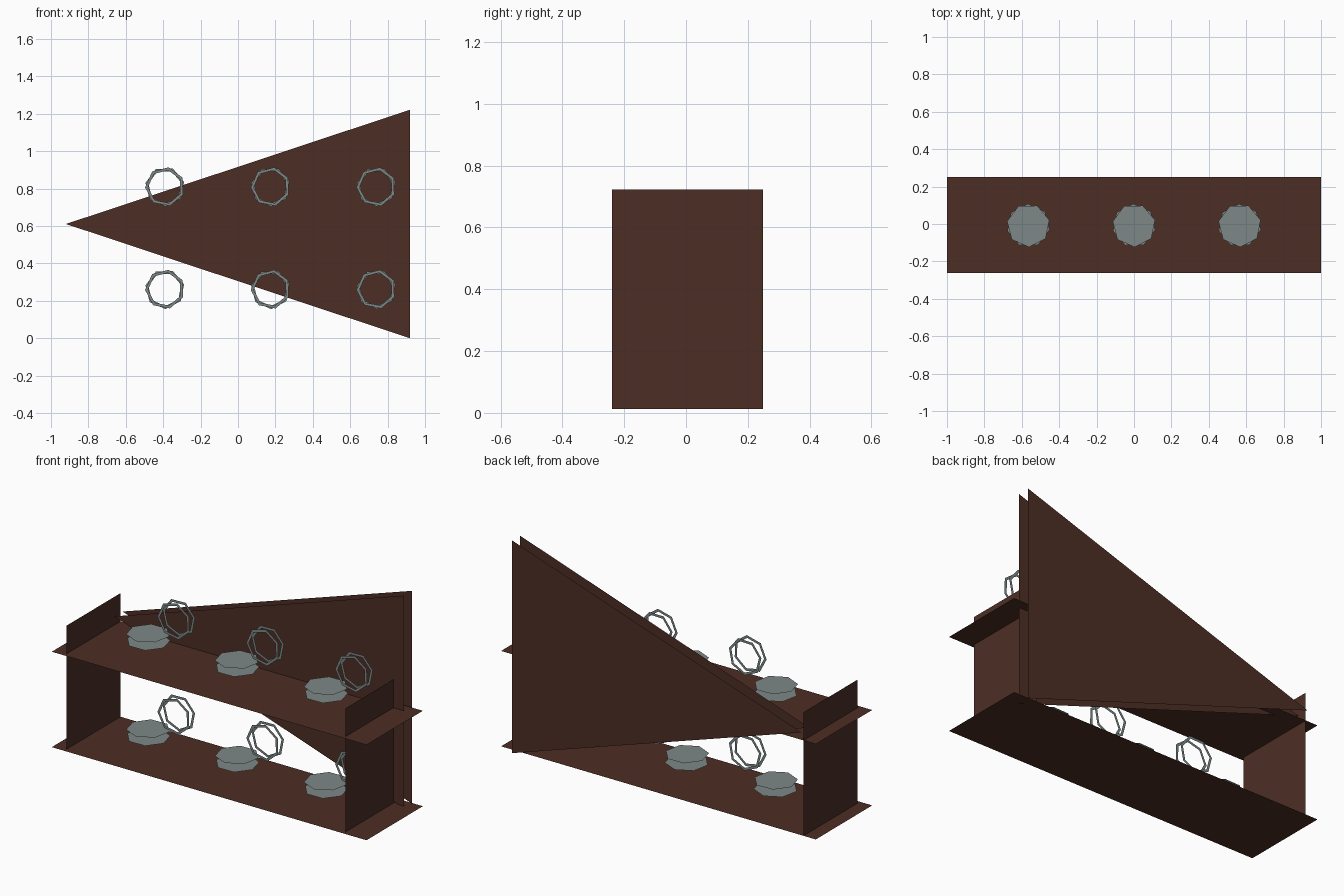
import bpy
from math import cos, sin, radians, pi
from mathutils import Vector

cube = bpy.data.objects.get("Cube")
if cube:
    bpy.data.objects.remove(cube, do_unlink=True)


def make_material(name, color):
    mat = bpy.data.materials.new(name)
    mat.use_nodes = True
    mat.diffuse_color = color
    mat.node_tree.nodes["Principled BSDF"].inputs["Base Color"].default_value = color
    return mat


wood = make_material("dark brown wood", (0.073, 0.027, 0.0185, 1))
metal = make_material("grey metal", (0.205, 0.25, 0.245, 1))


def sheet(name, verts, faces, mat):
    mesh = bpy.data.meshes.new(name)
    mesh.from_pydata(verts, [], faces)
    mesh.materials.append(mat)
    obj = bpy.data.objects.new(name, mesh)
    bpy.context.collection.objects.link(obj)
    return obj


def polygon(sides, radius, start):
    angles = [radians(start) + 2 * pi * i / sides for i in range(sides)]
    return [Vector((radius * cos(a), radius * sin(a))) for a in angles]


def disc(name, x, y, z, radius, start):
    pts = [(x + p.x, y + p.y, z) for p in polygon(7, radius, start)]
    sheet(name, pts, [range(7)], metal)


def flat_ring(name, x, y, z, outer, inner, start):
    loops = polygon(7, outer, start) + polygon(7, inner, start)
    pts = [(x + p.x, y, z + p.y) for p in loops]
    faces = [(i, (i + 1) % 7, 7 + (i + 1) % 7, 7 + i) for i in range(7)]
    sheet(name, pts, faces, metal)


QUAD = [(0, 1, 2, 3)]
SHELF_HEIGHTS = {"lower": 0.012, "upper": 0.56}

# Shelves with their pots and upright rings
for level, z in SHELF_HEIGHTS.items():
    front, back = -0.262, 0.25
    sheet(level + "_shelf", [(-1, front, z), (1, front, z), (1, back, z), (-1, back, z)],
          QUAD, wood)
    for n in (-1, 0, 1):
        x = n * 0.565
        tag = f"{level}_{n + 2}"
        disc("disc_bottom_" + tag, x, -0.008, z + 0.08, 0.116, 40)
        disc("disc_top_" + tag, x, -0.008, z + 0.125, 0.116, 66)
        flat_ring("ring_front_" + tag, x + 0.174, -0.022, z + 0.25, 0.106, 0.09, 79)
        flat_ring("ring_back_" + tag, x + 0.174, 0.022, z + 0.25, 0.106, 0.09, 66)

# Upright end panels
for name, x in (("right_end_panel", -0.922), ("left_end_panel", 0.852)):
    sheet(name, [(x, -0.24, 0.012), (x, 0.249, 0.012), (x, 0.249, 0.722), (x, -0.24, 0.722)],
          QUAD, wood)

# Pair of triangular back sheets
for name, y in (("back_triangle_inner", 0.193), ("back_triangle_outer", 0.265)):
    sheet(name, [(-0.92, y, 0.611), (0.92, y, 0), (0.92, y, 1.222)], [(0, 1, 2)], wood)
